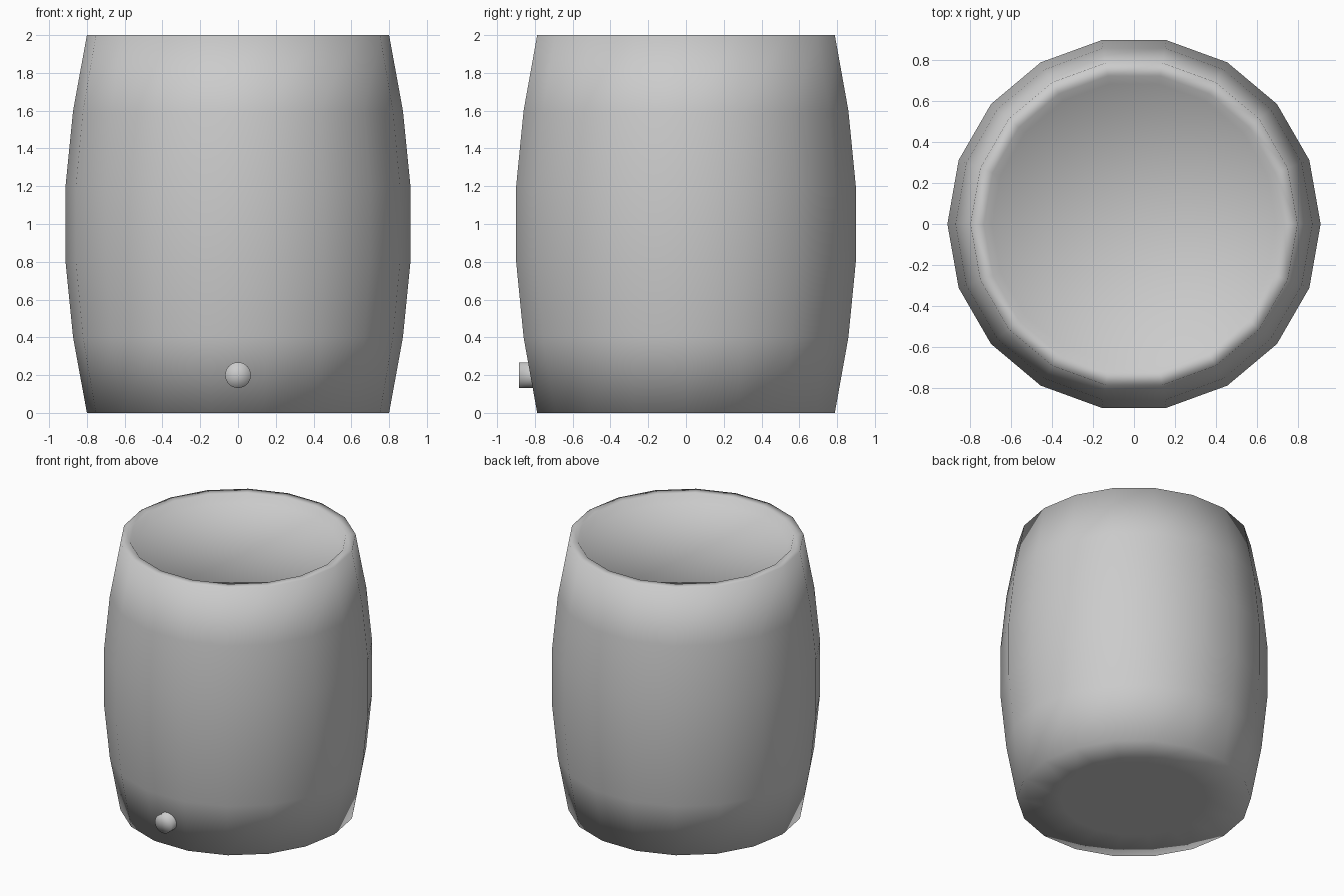
import bpy
import bmesh
from math import cos, sin, tau

cube = bpy.data.objects.get("Cube")
if cube:
    bpy.data.objects.remove(cube)

grey = bpy.data.materials.new("plain_grey")
grey.use_nodes = True
colour = (0.6, 0.6, 0.6, 1)
grey.diffuse_color = colour
for node in grey.node_tree.nodes:
    if node.type == "BSDF_PRINCIPLED":
        node.inputs["Base Color"].default_value = colour
        node.inputs["Roughness"].default_value = 0.7


def lathe(name, profile, sides):
    """Turn a (radius, height) profile about z; both ends close in a fan."""
    bm = bmesh.new()
    rings = []
    for r, z in profile:
        count = sides if r > 0 else 1
        rings.append([bm.verts.new((r * cos(tau * i / sides), r * sin(tau * i / sides), z))
                      for i in range(count)])
    for low, high in zip(rings, rings[1:]):
        for i in range(sides):
            j = (i + 1) % sides
            if len(low) == 1:
                bm.faces.new((low[0], high[j], high[i]))
            elif len(high) == 1:
                bm.faces.new((low[i], low[j], high[0]))
            else:
                bm.faces.new((low[i], low[j], high[j], high[i]))
    for face in bm.faces:
        face.smooth = True
    mesh = bpy.data.meshes.new(name)
    bm.to_mesh(mesh)
    bm.free()
    mesh.materials.append(grey)
    obj = bpy.data.objects.new(name, mesh)
    bpy.context.collection.objects.link(obj)
    return obj


# Barrel body: flat base, bulging wall, flat rim and slightly sunken lid
lathe("barrel_body", [
    (0, 0), (0.5, 0), (0.8, 0),
    (0.873, 0.4), (0.913, 0.8), (0.913, 1.2), (0.873, 1.6), (0.8, 2),
    (0.735, 2), (0.695, 1.945), (0, 1.945),
], 18)

# Bung low on the front
bung = lathe("bung", [(0, 0), (0.068, 0), (0.068, 0.185), (0, 0.185)], 32)
bung.rotation_euler.x = tau / 4
bung.location = (0, -0.7, 0.2)
